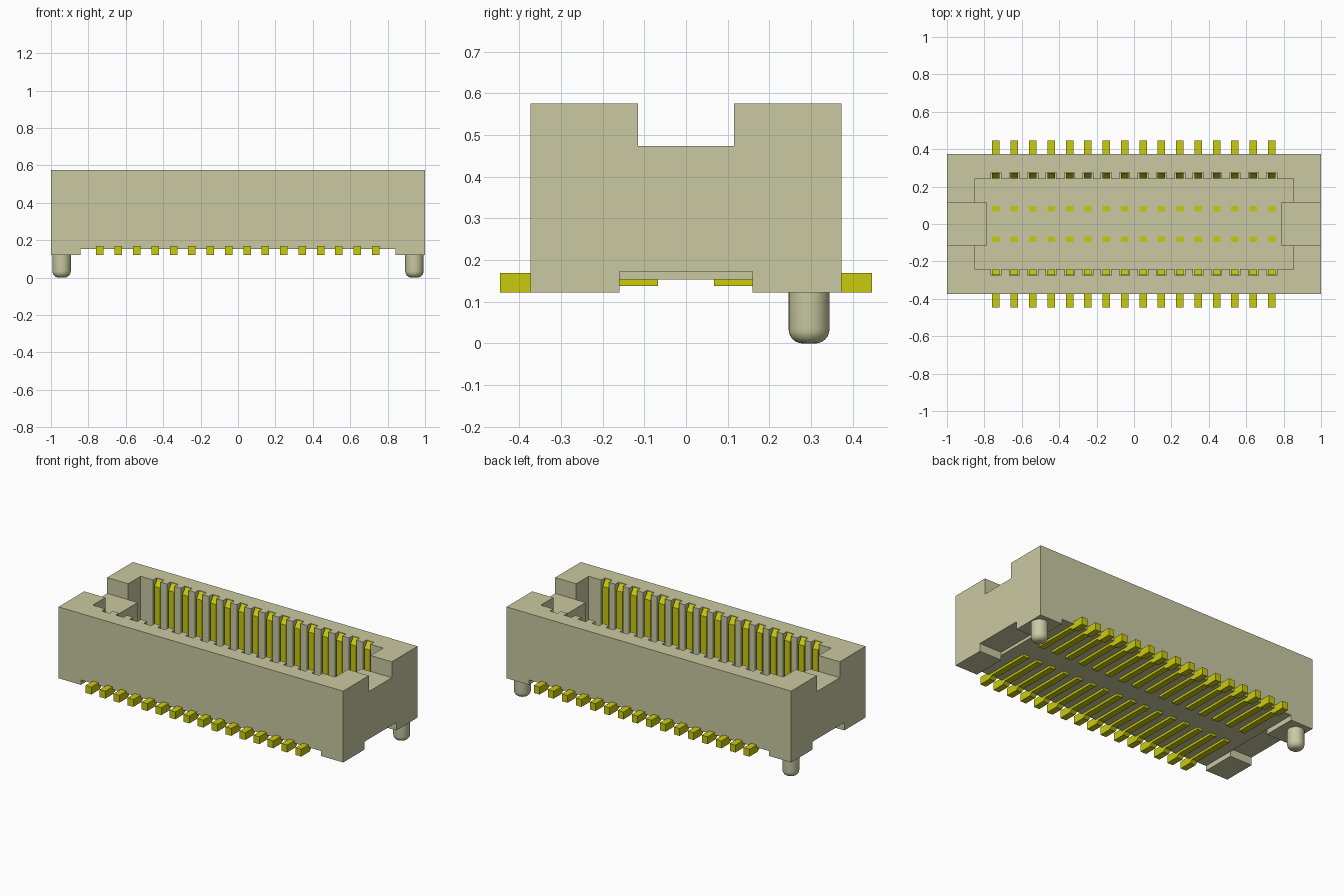
import bpy, bmesh, math
from mathutils import Vector

if "Cube" in bpy.data.objects:
    bpy.data.objects.remove(bpy.data.objects["Cube"], do_unlink=True)


def material(name, rgb):
    m = bpy.data.materials.new(name)
    m.use_nodes = True
    col = (*rgb, 1.0)
    m.diffuse_color = col
    bsdf = m.node_tree.nodes["Principled BSDF"]
    bsdf.inputs["Base Color"].default_value = col
    bsdf.inputs["Roughness"].default_value = 0.6
    return m


BEIGE = material("beige plastic", (0.59, 0.59, 0.365))
YELLOW = material("yellow metal", (0.59, 0.59, 0.004))

# Shared dimensions
PINS = [-0.738 + i * 0.0983 for i in range(16)]
PIN_HALF = 0.02
SLOT_HALF = 0.027
FLOOR = 0.22
TOP = 0.575
CAV_X, CAV_Y, SLOT_Y = 0.852, 0.24, 0.275
TONGUE_X, TONGUE_Y = 0.785, 0.115


def finish(bm, name, mat):
    bmesh.ops.recalc_face_normals(bm, faces=bm.faces[:])
    me = bpy.data.meshes.new(name)
    bm.to_mesh(me)
    bm.free()
    me.materials.append(mat)
    ob = bpy.data.objects.new(name, me)
    bpy.context.collection.objects.link(ob)
    return ob


def prism(bm, points, offset):
    """Extrude a closed outline of 3D points by an offset."""
    face = bm.faces.new([bm.verts.new(p) for p in points])
    new = bmesh.ops.extrude_face_region(bm, geom=[face])["geom"]
    verts = [g for g in new if isinstance(g, bmesh.types.BMVert)]
    bmesh.ops.translate(bm, vec=Vector(offset), verts=verts)


def box(name, x0, x1, y0, y1, z0, z1, mat=BEIGE):
    bm = bmesh.new()
    prism(bm, [(x0, y0, z0), (x1, y0, z0), (x1, y1, z0), (x0, y1, z0)],
          (0, 0, z1 - z0))
    return finish(bm, name, mat)


def cut(target, cutter):
    cutter.hide_render = True
    mod = target.modifiers.new("cut", "BOOLEAN")
    mod.operation = "DIFFERENCE"
    mod.solver = "EXACT"
    mod.object = cutter
    bpy.context.view_layer.objects.active = target
    bpy.ops.object.modifier_apply(modifier=mod.name)
    bpy.data.objects.remove(cutter, do_unlink=True)


# Housing block
housing = box("housing", -1, 1, -0.373, 0.373, 0.122, TOP)

# Cavity outline: slotted long walls, a tongue left standing at each end
front_wall = [(-CAV_X, -CAV_Y)]
for x in PINS:
    a, b = x - SLOT_HALF, x + SLOT_HALF
    front_wall += [(a, -CAV_Y), (a, -SLOT_Y), (b, -SLOT_Y), (b, -CAV_Y)]
front_wall.append((CAV_X, -CAV_Y))
tongue = [(CAV_X, -TONGUE_Y), (TONGUE_X, -TONGUE_Y),
          (TONGUE_X, TONGUE_Y), (CAV_X, TONGUE_Y)]
back_wall = [(x, -y) for x, y in reversed(front_wall)]
outline = front_wall + tongue + back_wall + [(-x, -y) for x, y in tongue]
bm = bmesh.new()
prism(bm, [(x, y, FLOOR) for x, y in outline], (0, 0, 0.5))
cut(housing, finish(bm, "cavity_cutter", BEIGE))

# Notches in the end walls, clearance below, and channels between the feet
for s in (-1, 1):
    x0, x1 = sorted((s * 0.75, s * 1.1))
    cut(housing, box("notch_cutter", x0, x1, -TONGUE_Y, TONGUE_Y, 0.474, 0.8))
cut(housing, box("underside_cutter", -0.843, 0.843, -0.5, 0.5, 0.0, 0.153))
for s in (-1, 1):
    x0, x1 = sorted((s * 0.843, s * 1.1))
    cut(housing, box("channel_cutter", x0, x1, -0.16, 0.16, 0.0, 0.172))

# Contacts: solder tail, sloped-top wall blade and short inner leg in one profile
PROFILE = [(0.446, 0.122), (0.446, 0.169), (0.274, 0.169), (0.274, 0.572),
           (0.244, 0.535), (0.244, 0.169), (0.097, 0.169), (0.097, FLOOR + 0.002),
           (0.067, FLOOR + 0.002), (0.067, 0.138), (0.345, 0.138), (0.365, 0.122)]
for name, s in (("front_contacts", -1), ("back_contacts", 1)):
    bm = bmesh.new()
    for x in PINS:
        prism(bm, [(x - PIN_HALF, s * y, z) for y, z in PROFILE],
              (2 * PIN_HALF, 0, 0))
    finish(bm, name, YELLOW)

# Locating pegs with rounded tips
R, FILLET = 0.049, 0.034
peg_profile = [(0, 0)]
for i in range(7):
    t = math.radians(90 * i / 6)
    peg_profile.append((R - FILLET + FILLET * math.sin(t),
                        FILLET - FILLET * math.cos(t)))
peg_profile += [(R, 0.13), (0, 0.13)]
for name, x in (("right_peg", -0.943), ("left_peg", 0.943)):
    bm = bmesh.new()
    vs = [bm.verts.new((r, 0, z)) for r, z in peg_profile]
    es = [bm.edges.new(p) for p in zip(vs, vs[1:])]
    bmesh.ops.spin(bm, geom=vs + es, cent=(0, 0, 0), axis=(0, 0, 1),
                   angle=2 * math.pi, steps=32)
    bmesh.ops.remove_doubles(bm, verts=bm.verts[:], dist=1e-5)
    peg = finish(bm, name, BEIGE)
    peg.location = (x, 0.295, 0)
    bpy.ops.object.select_all(action="DESELECT")
    peg.select_set(True)
    bpy.context.view_layer.objects.active = peg
    bpy.ops.object.shade_smooth_by_angle(angle=math.radians(30))
